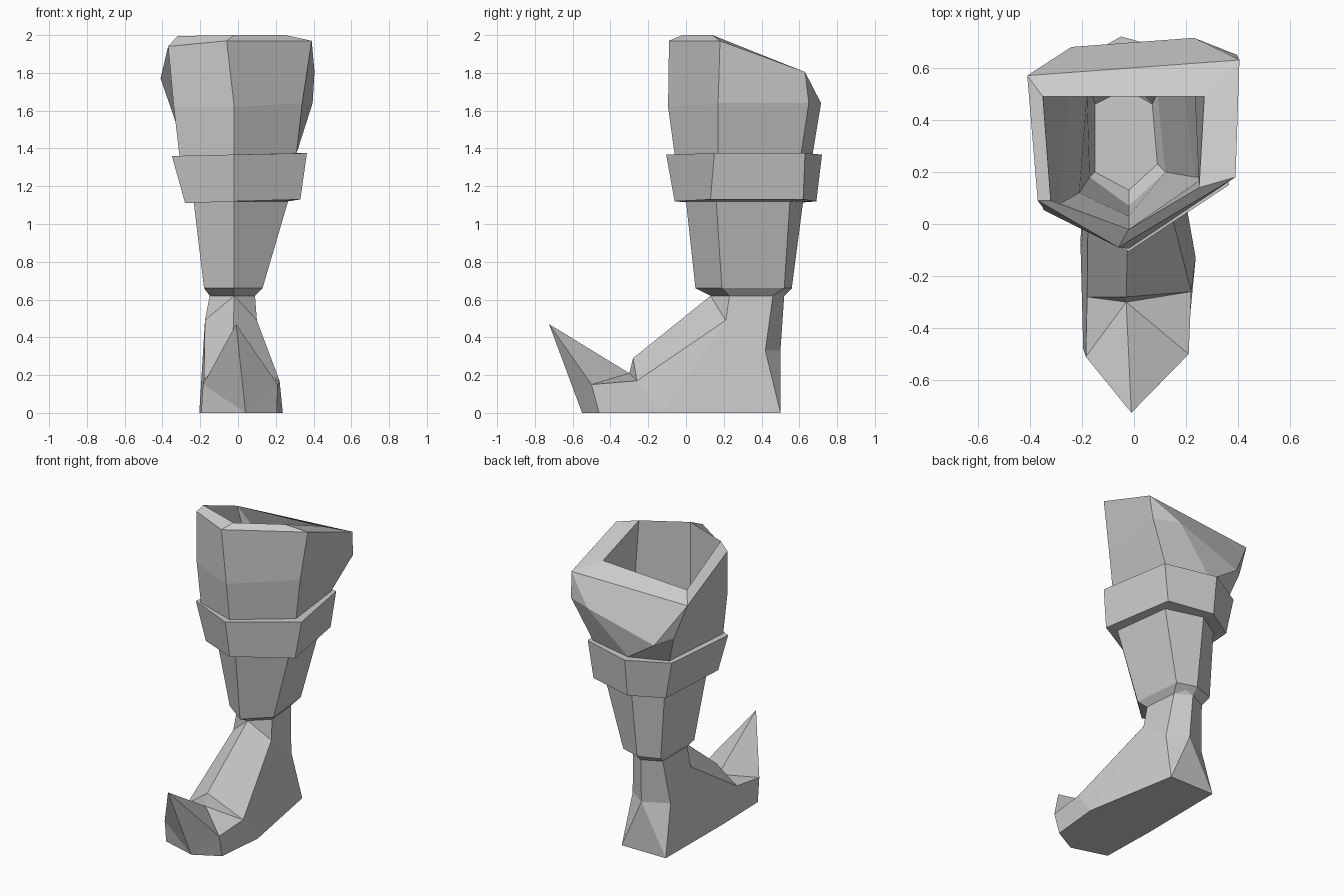
import bpy, bmesh

if "Cube" in bpy.data.objects:
    bpy.data.objects.remove(bpy.data.objects["Cube"])

mat = bpy.data.materials.new("plain grey")
mat.diffuse_color = (0.6, 0.6, 0.6, 1)
mat.use_nodes = True
mat.node_tree.nodes["Principled BSDF"].inputs["Base Color"].default_value = mat.diffuse_color


def finish(name, bm):
    bmesh.ops.remove_doubles(bm, verts=bm.verts, dist=0.0005)
    bmesh.ops.recalc_face_normals(bm, faces=bm.faces)
    me = bpy.data.meshes.new(name)
    bm.to_mesh(me)
    bm.free()
    me.materials.append(mat)
    ob = bpy.data.objects.new(name, me)
    bpy.context.collection.objects.link(ob)
    return ob


def hexa(front, fr, br, back, bl, fl, zl, zr=None):
    # Ring of six corners, with the back one doubled; left and right heights
    zr = zl if zr is None else zr
    zm = (zl + zr) / 2
    pts = [(front, zm), (fr, zr), (br, zr), (back, zm), (back, zm), (bl, zl), (fl, zl)]
    return [(x, y, z) for (x, y), z in pts]


def loft(name, rings):
    bm = bmesh.new()
    vs = [[bm.verts.new(p) for p in r] for r in rings]
    for a, b in zip(vs, vs[1:]):
        n = len(a)
        for i in range(n):
            j = (i + 1) % n
            keep = []
            for v in (a[i], a[j], b[j], b[i]):
                if all((v.co - k.co).length > 1e-5 for k in keep):
                    keep.append(v)
            if len(keep) > 2:
                bm.faces.new(keep)
    return finish(name, bm)


# Rings shared by neighbouring parts
ankle = hexa((-0.02, 0.13), (0.09, 0.23), (0.07, 0.46), (-0.03, 0.52), (-0.15, 0.46), (-0.15, 0.2), 0.62)
shin_low = hexa((-0.02, 0.05), (0.13, 0.19), (0.1, 0.52), (-0.03, 0.56), (-0.17, 0.51), (-0.18, 0.17), 0.66)
shin_top = hexa((-0.02, 0.0), (0.265, 0.16), (0.215, 0.55), (-0.03, 0.62), (-0.2, 0.51), (-0.235, 0.11), 1.12)
band_low = hexa((-0.02, -0.06), (0.33, 0.13), (0.25, 0.62), (-0.05, 0.69), (-0.25, 0.57), (-0.28, 0.06), 1.11, 1.13)
band_top = hexa((-0.02, -0.105), (0.365, 0.15), (0.285, 0.63), (-0.05, 0.72), (-0.3, 0.58), (-0.35, 0.055), 1.36, 1.375)
cuff_low = hexa((-0.02, -0.06), (0.31, 0.17), (0.26, 0.61), (-0.04, 0.67), (-0.27, 0.56), (-0.31, 0.05), 1.36, 1.375)
cuff_mid = [(-0.02, -0.095, 1.62), (0.34, 0.17, 1.64), (0.395, 0.65, 1.64),
            (0.23, 0.715, 1.64), (-0.24, 0.68, 1.5), (-0.33, 0.6, 1.54), (-0.34, 0.05, 1.62)]
br, bl = (0.405, 0.63, 1.805), (-0.41, 0.57, 1.77)
rim_out = [(-0.06, -0.09, 1.97), (0.39, 0.18, 1.97), br, br, bl, bl, (-0.37, 0.09, 1.94)]
ibr, ibl = (0.27, 0.49, 1.86), (-0.35, 0.49, 1.83)
rim_in = [(-0.02, -0.02, 2.0), (0.25, 0.14, 2.0), ibr, ibr, ibl, ibl, (-0.32, 0.09, 1.995)]
cuff_in = hexa((-0.02, -0.02), (0.27, 0.18), (0.23, 0.58), (-0.03, 0.63), (-0.25, 0.54), (-0.28, 0.08), 1.37)
shin_in = hexa((-0.02, 0.03), (0.235, 0.18), (0.19, 0.53), (-0.03, 0.59), (-0.18, 0.5), (-0.21, 0.12), 1.12)
shin_floor = hexa((-0.02, 0.07), (0.12, 0.2), (0.09, 0.5), (-0.03, 0.54), (-0.16, 0.49), (-0.17, 0.18), 0.67)

# Upper leg: hollow cuff, band, shin guard and its lining
loft("cuff", [cuff_low, cuff_mid, rim_out, rim_in, cuff_in, shin_in])
loft("band", [shin_top, band_low, band_top, cuff_low])
loft("shin_guard", [ankle, shin_low, shin_top])
loft("shin_lining", [shin_in, shin_floor, ankle])

# Boot corners: a = ankle, k = instep, h = heel, s = sole, i = lip, t = toe
P = {
    "kR": (0.10, 0.21, 0.49), "kL": (-0.175, 0.2, 0.49),
    "hBR": (0.1, 0.42, 0.33), "hB": (-0.02, 0.5, 0.33), "hBL": (-0.18, 0.42, 0.33),
    "sBR": (0.125, 0.5, 0.0), "sBL": (-0.2, 0.5, 0.0),
    "sMR": (0.237, -0.13, 0.0), "sML": (-0.205, -0.1, 0.0),
    "ridge": (-0.03, -0.28, 0.29), "iR": (0.22, -0.26, 0.17), "iL": (-0.18, -0.28, 0.18),
    "lip": (-0.03, -0.30, 0.21),
    "tR": (0.21, -0.5, 0.15), "tL": (-0.185, -0.51, 0.15), "tip": (-0.01, -0.725, 0.47),
    "sR": (0.205, -0.46, 0.0), "sL": (-0.195, -0.48, 0.0), "sF": (0.04, -0.55, 0.0),
}
P.update(zip(["aF", "aR", "aBR", "aB", "aB", "aBL", "aL"], ankle))
faces = [
    # Ankle top and instep
    "aF aR aBR aB aBL aL", "aF aL kL", "aF kR aR", "aF kL iL ridge", "aF ridge iR kR",
    # Lip and curled toe
    "ridge iL lip", "ridge lip iR", "lip iL tL", "lip tL tip", "lip tip tR", "lip tR iR",
    "tip tL sF", "tip sF tR", "tL sL sF", "tR sF sR",
    # Sides
    "aR kR hBR aBR", "aL aBL hBL kL", "kR iR sMR", "kR sMR sBR hBR", "kL hBL sBL sML", "kL sML iL",
    "iR tR sR sMR", "iL sML sL tL",
    # Heel and sole
    "aBR hBR hB aB", "aBL aB hB hBL", "hBR sBR hB", "hBL hB sBL", "hB sBR sBL",
    "sL sML sBL sBR sMR sR sF",
]
bm = bmesh.new()
V = {k: bm.verts.new(p) for k, p in P.items()}
for f in faces:
    bm.faces.new([V[k] for k in f.split()])
finish("boot", bm)
